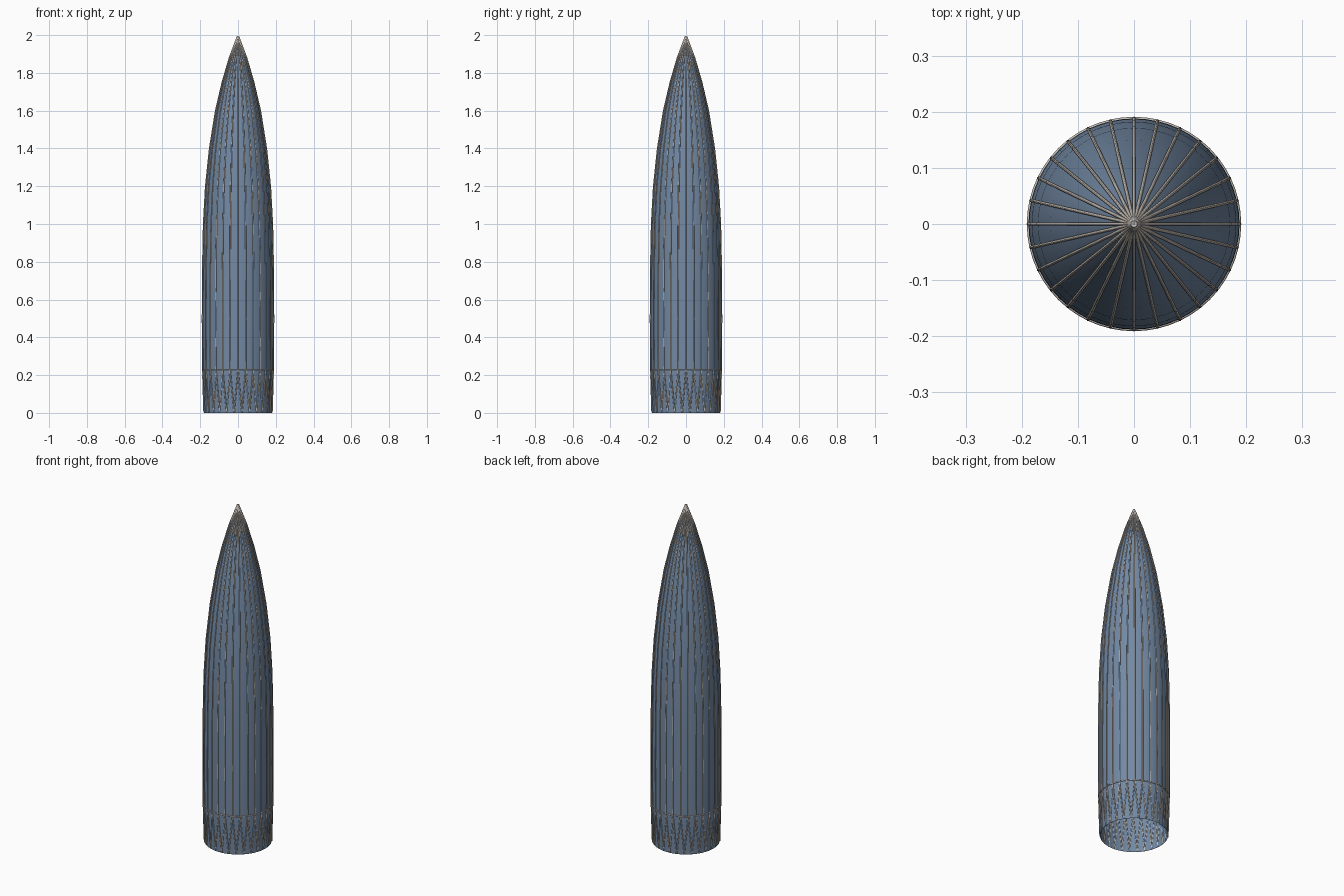
import bpy, bmesh, math
from mathutils import Vector

cube = bpy.data.objects.get("Cube")
if cube:
    bpy.data.objects.remove(cube, do_unlink=True)


def material(name, colour):
    m = bpy.data.materials.new(name)
    m.use_nodes = True
    m.diffuse_color = colour
    m.node_tree.nodes["Principled BSDF"].inputs["Base Color"].default_value = colour
    return m


glass = material("blue glass", (0.17, 0.25, 0.37, 1))
metal = material("pale metal", (0.55, 0.50, 0.45, 1))

RIBS = 28
RING_Z = 0.23
# Tower outline as (radius, height)
PROFILE = [(0.181, 0), (0.187, RING_Z), (0.188, 0.5), (0.187, 0.75), (0.182, 1.0),
           (0.171, 1.2), (0.15, 1.4), (0.118, 1.6), (0.083, 1.75), (0.045, 1.88), (0.002, 1.995)]


def polar(r, step, z):
    a = 2 * math.pi * step / RIBS
    return Vector((r * math.cos(a), r * math.sin(a), z))


def rods(name, paths, radius, cyclic=False):
    """Thin square-section rods following a set of paths."""
    curve = bpy.data.curves.new(name, "CURVE")
    curve.dimensions = "3D"
    curve.bevel_depth = radius
    curve.bevel_resolution = 0
    curve.use_fill_caps = True
    for path in paths:
        s = curve.splines.new("POLY")
        s.points.add(len(path) - 1)
        for p, co in zip(s.points, path):
            p.co = (*co, 1)
        s.use_cyclic_u = cyclic
    curve.materials.append(metal)
    ob = bpy.data.objects.new(name, curve)
    bpy.context.collection.objects.link(ob)


# Hollow glass shell, open underneath
bm = bmesh.new()
SIDES = RIBS * 2
rings = [[bm.verts.new(polar(r, k / 2, z)) for k in range(SIDES)] for r, z in PROFILE]
for low, high in zip(rings, rings[1:]):
    for k in range(SIDES):
        n = (k + 1) % SIDES
        bm.faces.new((low[k], low[n], high[n], high[k])).smooth = True
bm.faces.new(rings[-1])
mesh = bpy.data.meshes.new("glass_shell")
bm.to_mesh(mesh)
bm.free()
mesh.materials.append(glass)
bpy.context.collection.objects.link(bpy.data.objects.new("glass_shell", mesh))

# Upright ribs meeting at the tip
rods("upright_ribs", [[polar(r + 0.001, i, z) for r, z in PROFILE[1:]]
                      for i in range(RIBS)], 0.003)

# Each rib splits into two legs in the base lattice
base_r, ring_r = PROFILE[0][0], PROFILE[1][0]
rods("base_lattice", [[polar(ring_r + 0.001, i, RING_Z), polar(base_r + 0.001, i + side, 0.002)]
                      for i in range(RIBS) for side in (-0.5, 0.5)], 0.003)

# Ring above the lattice
rods("lattice_ring", [[polar(ring_r + 0.001, k / 2, RING_Z) for k in range(SIDES)]],
     0.003, True)
